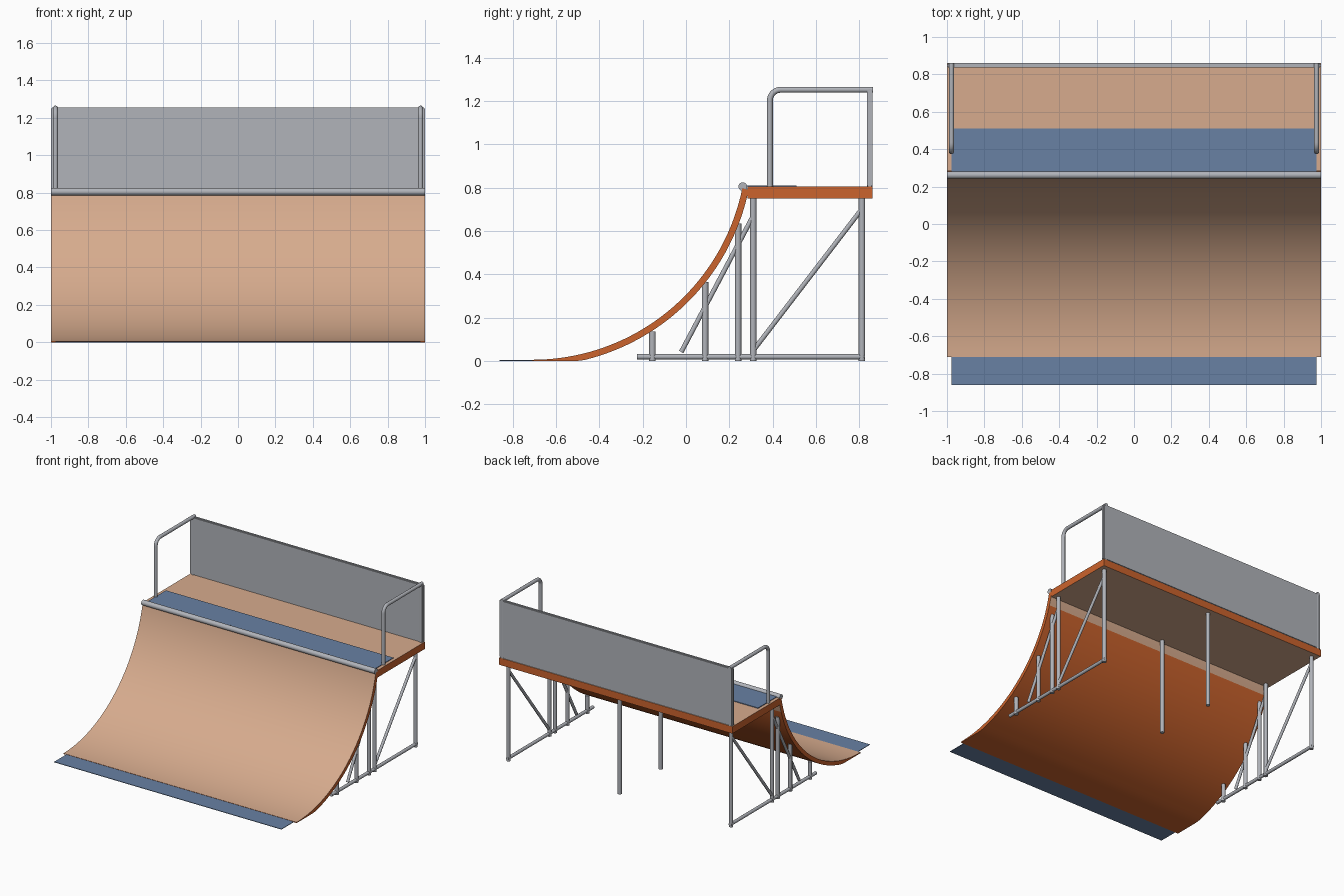
import bpy, bmesh, math
from mathutils import Vector

if "Cube" in bpy.data.objects:
    bpy.data.objects.remove(bpy.data.objects["Cube"])

def material(name, rgb):
    m = bpy.data.materials.new(name)
    m.diffuse_color = (*rgb, 1)
    m.use_nodes = True
    m.node_tree.nodes["Principled BSDF"].inputs["Base Color"].default_value = m.diffuse_color
    return m

TAN = material("tan ply", (0.68, 0.41, 0.27))
ORANGE = material("orange edge", (0.60, 0.125, 0.026))
BLUE = material("blue steel", (0.14, 0.22, 0.37))
GREY = material("grey metal", (0.44, 0.455, 0.49))

def finish(bm, name, mats, smooth=True):
    bmesh.ops.recalc_face_normals(bm, faces=bm.faces)
    me = bpy.data.meshes.new(name)
    bm.to_mesh(me)
    bm.free()
    ob = bpy.data.objects.new(name, me)
    bpy.context.collection.objects.link(ob)
    for m in mats:
        me.materials.append(m)
    if smooth:
        bpy.ops.object.select_all(action='DESELECT')
        ob.select_set(True)
        bpy.context.view_layer.objects.active = ob
        bpy.ops.object.shade_smooth_by_angle(angle=math.radians(35))
    return ob

def box(name, lo, hi, mats, rule=None, bevel=0):
    bm = bmesh.new()
    bmesh.ops.create_cube(bm, size=1)
    lo, hi = Vector(lo), Vector(hi)
    for v in bm.verts:
        v.co = (lo + hi) / 2 + v.co * (hi - lo)
    bm.normal_update()
    for f in bm.faces:
        if rule:
            f.material_index = rule(f)
    if bevel:
        bmesh.ops.bevel(bm, geom=bm.edges[:], offset=bevel, segments=2, affect='EDGES')
    return finish(bm, name, mats, bool(bevel))

def tube(name, pts, r, sides=16):
    """Round tube swept along points that lie in a plane of constant x, or a straight line."""
    pts = [Vector(p) for p in pts]
    bm = bmesh.new()
    rings = []
    for i, p in enumerate(pts):
        t = (pts[min(i + 1, len(pts) - 1)] - pts[max(i - 1, 0)]).normalized()
        u = Vector((0, 1, 0)) if abs(t.x) > 0.9 else Vector((1, 0, 0))
        w = t.cross(u)
        rings.append([bm.verts.new(p + r * (math.cos(a) * u + math.sin(a) * w))
                      for a in (2 * math.pi * k / sides for k in range(sides))])
    for a, b in zip(rings, rings[1:]):
        for k in range(sides):
            n = (k + 1) % sides
            bm.faces.new((a[k], a[n], b[n], b[k]))
    bm.faces.new(rings[0])
    bm.faces.new(rings[-1])
    return finish(bm, name, [GREY])

# Curved riding surface: arc profile swept across x
YC, ZC, R, TH, N = -0.71, 0.996, 0.99, 0.03, 40
END = math.radians(78.4)
FLAT = math.acos(ZC / (R + TH))          # where the underside meets the ground
def arc(r, a):
    return (YC + r * math.sin(a), ZC - r * math.cos(a))
bm = bmesh.new()
rows = []
for i in range(N + 1):
    a = END * i / N
    top = arc(R, a)
    low = arc(R + TH, a) if a > FLAT else (top[0], 0.0)
    rows.append([bm.verts.new((x, *p)) for p in (top, low) for x in (-1, 1)])
for i, (a, b) in enumerate(zip(rows, rows[1:])):
    bm.faces.new((a[0], a[1], b[1], b[0])).material_index = 0
    # the strip of underside just below the deck is bare ply
    bm.faces.new((a[2], a[3], b[3], b[2])).material_index = 0 if i >= N - 3 else 1
    for s in (0, 1):
        bm.faces.new((a[s], b[s], b[s + 2], a[s + 2])).material_index = 1
for r in (rows[0], rows[-1]):
    bm.faces.new((r[0], r[1], r[3], r[2])).material_index = 1
finish(bm, "curved_ramp", [TAN, ORANGE])

# Deck: ply faces with orange rim
box("deck", (-1, 0.283, 0.75), (1, 0.86, 0.805), [TAN, ORANGE],
    lambda f: 0 if abs(f.normal.z) > 0.5 else 1)

# Thin steel plates at the foot and on the deck
box("foot_plate", (-0.975, -0.86, 0), (0.975, -0.71, 0.004), [BLUE])
box("deck_plate", (-0.975, 0.265, 0.805), (0.975, 0.51, 0.81), [BLUE])

# Coping and back panel
tube("coping", [(-1, 0.262, 0.805), (1, 0.262, 0.805)], 0.02, 24)
box("back_panel", (-1, 0.836, 0.805), (1, 0.86, 1.255), [GREY], bevel=0.006)

# Side rails, posts, beams and braces, mirrored left and right
posts = [(0.812, 0.752), (0.31, 0.752), (0.24, 0.635), (0.088, 0.365), (-0.155, 0.137)]
for side, s in (("left", -1), ("right", 1)):
    x, b = 0.976 * s, 0.05
    bend = [(x, 0.387 + b - b * math.cos(t), 1.252 - b + b * math.sin(t))
            for t in (math.pi / 2 * k / 8 for k in range(9))]
    tube(side + "_rail", [(x, 0.387, 0.80)] + bend + [(x, 0.862, 1.252)], 0.0135)
    tube(side + "_rail_back_post", [(x, 0.848, 0.805), (x, 0.848, 1.252)], 0.0135)
    x = 0.955 * s
    for i, (y, z) in enumerate(posts):
        tube(f"{side}_post_{i + 1}", [(x, y, 0), (x, y, z)], 0.015)
    tube(side + "_ground_beam", [(x, -0.225, 0.02), (x, 0.825, 0.02)], 0.0125)
    tube(side + "_deck_brace", [(x, 0.315, 0.055), (x, 0.81, 0.70)], 0.011)
    tube(side + "_ramp_brace", [(x, -0.022, 0.042), (x, 0.31, 0.67)], 0.011)

# Middle posts under the deck
for name, y in (("middle_back_post", 0.812), ("middle_front_post", 0.31)):
    tube(name, [(0, y, 0), (0, y, 0.752)], 0.015)
